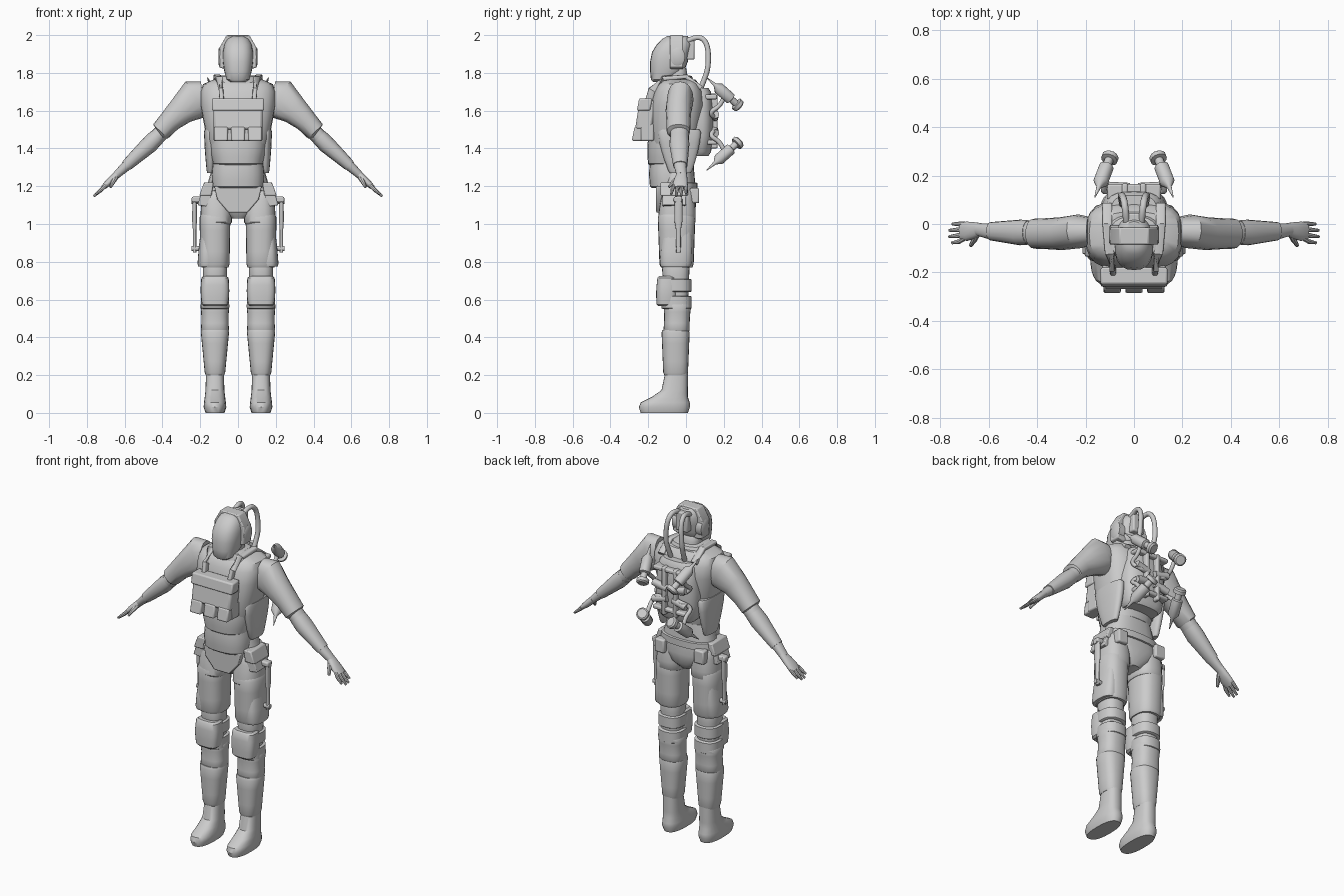
import bpy, bmesh, math
from mathutils import Vector

if "Cube" in bpy.data.objects:
    bpy.data.objects.remove(bpy.data.objects["Cube"])

GREY = (.6, .6, .6, 1)
LEG = .122          # leg centre line
ARM_DEPTH = -.035   # arm centre line
PACK_MIDDLE = 1.53  # height about which the injectors mirror

suit = bpy.data.materials.new("suit_grey")
suit.use_nodes = True
suit.diffuse_color = GREY
suit.node_tree.nodes["Principled BSDF"].inputs["Base Color"].default_value = GREY


def finish(ob, mirror, bevel=0):
    bpy.context.collection.objects.link(ob)
    ob.data.materials.append(suit)
    if bevel:
        soft = ob.modifiers.new("soft_edges", "BEVEL")
        soft.width, soft.segments = bevel, 2
    if mirror:
        ob.modifiers.new("both_sides", "MIRROR")
    if ob.type == "MESH":
        bpy.ops.object.select_all(action="DESELECT")
        ob.select_set(True)
        bpy.context.view_layer.objects.active = ob
        bpy.ops.object.shade_smooth_by_angle(angle=math.radians(38))


def from_bmesh(name, bm, mirror, bevel=0):
    bmesh.ops.recalc_face_normals(bm, faces=bm.faces)
    mesh = bpy.data.meshes.new(name)
    bm.to_mesh(mesh)
    bm.free()
    finish(bpy.data.objects.new(name, mesh), mirror, bevel)


def skin(name, rings, mirror):
    """Joins rings of points into one closed surface."""
    bm = bmesh.new()
    loops = [[bm.verts.new(point) for point in ring] for ring in rings]
    count = len(loops[0])
    for lower, upper in zip(loops, loops[1:]):
        for i in range(count):
            j = (i + 1) % count
            bm.faces.new((lower[i], lower[j], upper[j], upper[i]))
    bm.faces.new(loops[0])
    bm.faces.new(loops[-1])
    from_bmesh(name, bm, mirror)


def oval(power, count):
    for i in range(count):
        c, s = math.cos(math.tau * i / count), math.sin(math.tau * i / count)
        yield math.copysign(abs(c) ** power, c), math.copysign(abs(s) ** power, s)


def loft(name, rows, x=0, power=.8):
    """Rows of (height, half width, front, back) around a centre line x."""
    skin(name, [[(x + half * c, (front + back + (back - front) * s) / 2, z)
                 for c, s in oval(power, 24)] for z, half, front, back in rows], x > 0)


def shell(name, bottom, top, low, high, x=0, bulge=0, lip=.92, power=.8):
    """Straight armour section with rounded lips; low and high are (half width, front, back)."""
    rows = []
    for t in (0, .06, .3, .5, .7, .94, 1):
        half, front, back = Vector(low).lerp(Vector(high), t)
        scale = (lip if t in (0, 1) else 1) + bulge * math.sin(math.pi * t)
        middle, depth = (front + back) / 2, (back - front) / 2 * scale
        rows.append((bottom + (top - bottom) * t, half * scale, middle - depth, middle + depth))
    loft(name, rows, x, power)


def sweep(name, points, across, thick=None, power=.9, count=16):
    """Tube through points with a radius along y (across) and a radius at right angles to it."""
    pts = [Vector(p) for p in points]
    rings = []
    for i, (p, wide, thin) in enumerate(zip(pts, across, thick or across)):
        along = (pts[min(i + 1, len(pts) - 1)] - pts[max(i - 1, 0)]).normalized()
        ref = Vector((0, 1, 0)) if abs(along.y) < .8 else Vector((1, 0, 0))
        u = (ref - along * ref.dot(along)).normalized()
        v = along.cross(u)
        rings.append([p + u * c * wide + v * s * thin for c, s in oval(power, count)])
    skin(name, rings, True)


def box(name, x, y, z, mirror=False, bevel=.008, lean=0):
    bm = bmesh.new()
    bmesh.ops.create_cube(bm, size=1)
    for v in bm.verts:
        shift = lean if v.co.z > 0 else 0
        v.co = [(lo + hi) / 2 + (hi - lo) * c for c, (lo, hi) in zip(v.co, (x, y, z))]
        v.co.y += shift
    from_bmesh(name, bm, mirror, bevel)


def plate(name, outline, front, back, mirror=False):
    """Outline in x and z, extruded along y."""
    bm = bmesh.new()
    face = bm.faces.new([bm.verts.new((x, front, z)) for x, z in outline])
    for part in bmesh.ops.extrude_face_region(bm, geom=[face])["geom"]:
        if isinstance(part, bmesh.types.BMVert):
            part.co.y = back
    from_bmesh(name, bm, mirror, bevel=.006)


def symmetric(half):
    return half + [(-x, z) for x, z in reversed(half)]


def hose(name, points, radius):
    curve = bpy.data.curves.new(name, "CURVE")
    curve.dimensions, curve.bevel_depth, curve.bevel_resolution = "3D", radius, 3
    curve.use_fill_caps = True
    spline = curve.splines.new("NURBS")
    spline.points.add(len(points) - 1)
    for point, co in zip(spline.points, points):
        point.co = (*co, 1)
    spline.use_endpoint_u, spline.order_u, spline.resolution_u = True, 3, 6
    finish(bpy.data.objects.new(name, curve), True)


# Boots and legs
loft("boot", x=LEG, rows=[(0, .05, -.24, .01), (.03, .06, -.25, .02), (.055, .058, -.24, .02),
                          (.085, .054, -.18, .01), (.12, .05, -.13, .01), (.26, .046, -.1, .01)])
shell("shin_guard", bottom=.2, top=.44, low=(.053, -.12, .01), high=(.076, -.13, .02), x=LEG)
shell("calf", bottom=.43, top=.58, low=(.075, -.12, .02), high=(.078, -.12, .03), x=LEG, bulge=-.06)
shell("knee", bottom=.56, top=.8, low=(.06, -.11, .01), high=(.065, -.13, .02), x=LEG)
for name, height in (("lower_knee_strap", .55), ("upper_knee_strap", .64)):
    shell(name, bottom=height, top=height + .07, low=(.075, -.13, .03), high=(.075, -.13, .03), x=LEG)
shell("knee_cap", bottom=.565, top=.725, low=(.068, -.155, -.05), high=(.07, -.15, -.05),
      x=LEG, bulge=.1, lip=.85, power=.6)
shell("thigh", bottom=.77, top=1.05, low=(.077, -.14, .04), high=(.082, -.15, .05), x=LEG)
shell("upper_thigh", bottom=1, top=1.18, low=(.083, -.15, .05), high=(.07, -.12, .04), x=.115, bulge=.06)
shell("thigh_guard", bottom=.775, top=1.05, low=(.05, -.14, .03), high=(.02, -.1, .02), x=.165, bulge=.1)

# Hips and belt
loft("hips", [(1.03, .04, -.1, .02), (1.07, .11, -.13, .05), (1.13, .175, -.14, .055),
              (1.2, .165, -.13, .05), (1.32, .13, -.13, .04)])
plate("groin_guard", symmetric([(.05, 1.06), (.11, 1.13), (.125, 1.2)]), front=-.158, back=-.09)
shell("belt", bottom=1.175, top=1.22, low=(.178, -.145, .06), high=(.17, -.14, .06))
plate("hip_pouch", [(.13, 1.21), (.18, 1.21), (.215, 1.1), (.15, 1.09)], front=-.125, back=0, mirror=True)
plate("hip_flap", [(.13, 1.22), (.18, 1.22), (.205, 1.15), (.14, 1.15)], front=-.135, back=.01, mirror=True)
box("rear_pouch", x=(.1, .165), y=(.02, .07), z=(1.11, 1.19), mirror=True)

# Thigh rods
sweep("side_rod", [(.23, -.04, height) for height in (1.14, 1.02, .97, .85)],
      across=(.02, .022, .013, .012), thick=(.011, .013, .009, .009))
for name, height in (("lower_pivot", .87), ("upper_pivot", 1.12)):
    sweep(name, [(side, -.04, height) for side in (.19, .245)], across=(.013, .013))
box("rod_head", x=(.185, .245), y=(-.065, -.02), z=(1.115, 1.145), mirror=True)

# Torso armour
shell("lower_belly_plate", bottom=1.19, top=1.34, low=(.135, -.19, .02), high=(.13, -.19, .03), bulge=.05)
shell("upper_belly_plate", bottom=1.31, top=1.46, low=(.13, -.2, .04), high=(.155, -.2, .06), bulge=.04)
loft("chest_vest", power=.65, rows=[(1.36, .145, -.16, .04), (1.45, .165, -.19, .07), (1.63, .2, -.19, .1),
                                    (1.7, .2, -.17, .09), (1.74, .185, -.15, .07), (1.765, .13, -.12, .05)])
shell("side_plate", bottom=1.27, top=1.5, low=(.02, -.09, .03), high=(.035, -.15, .08), x=.145, bulge=.1)
shell("collar", bottom=1.735, top=1.785, low=(.13, -.15, .05), high=(.1, -.14, .03))
sweep("shoulder_strap", [(.085, -.2, 1.64), (.09, -.18, 1.71), (.1, -.12, 1.77), (.11, 0, 1.78), (.11, .08, 1.72)],
      across=[.02] * 5, thick=[.012] * 5, power=.5)

# Chest pouches
box("chest_pouch", x=(-.13, .13), y=(-.27, -.18), z=(1.5, 1.655), bevel=.014, lean=.025)
box("pouch_flap", x=(-.138, .138), y=(-.26, -.19), z=(1.6, 1.665), lean=.012)
box("pouch_base", x=(-.13, .13), y=(-.24, -.17), z=(1.44, 1.53))
for name, middle in (("right_pouch", -.09), ("middle_pouch", 0), ("left_pouch", .09)):
    box(name, x=(middle - .036, middle + .036), y=(-.287, -.2), z=(1.44, 1.515), lean=.015)

# Head
shell("neck", bottom=1.72, top=1.83, low=(.07, -.11, .02), high=(.06, -.1, 0))
loft("helmet", [(1.752, .04, -.175, -.11), (1.765, .06, -.186, -.07), (1.81, .073, -.19, -.01),
                (1.86, .08, -.19, .01), (1.91, .08, -.18, .02), (1.95, .073, -.155, .03),
                (1.98, .058, -.125, .02), (1.994, .035, -.1, .01)])
plate("helmet_band", symmetric([(.07, 1.82), (.1, 1.83), (.1, 1.93), (.06, 2)]), front=-.085, back=-.015)
sweep("ear_cup", [(side, -.045, 1.885) for side in (.06, .098, .104)],
      across=(.04, .04, .03), thick=(.05, .05, .04))
box("rear_vent", x=(-.04, .04), y=(0, .045), z=(1.87, 1.985))
hose("air_hose", [(.03, 0, 1.965), (.035, .06, 2), (.045, .115, 1.96), (.055, .12, 1.84),
                  (.05, .1, 1.77), (.045, .07, 1.7)], radius=.014)

# Back pack
shell("pack_shell", bottom=1.36, top=1.72, low=(.12, -.02, .13), high=(.11, -.02, .13),
      bulge=.2, lip=.85, power=.7)
box("pack_ridge", x=(.025, .05), y=(.1, .168), z=(1.4, 1.69), mirror=True)
for name, height in (("lower_rib", 1.42), ("upper_rib", 1.66)):
    box(name, x=(-.11, .11), y=(.1, .165), z=(height, height + .025))

# Injectors: needle, barrel, neck and cap, with holding arms
for label, way in (("upper", 1), ("lower", -1)):
    def spot(x, y, rise):
        return Vector((x, y, PACK_MIDDLE + way * rise))
    tip, cap = spot(.162, .11, .245), spot(.095, .285, .09)
    sweep(label + "_injector", [tip.lerp(cap, t) for t in (0, .25, .36, .72, .74, .88, .89, .97, 1)],
          across=(.002, .01, .03, .03, .018, .018, .034, .034, .026))
    hose(label + "_injector_arm", [spot(.03, .14, .03), spot(.08, .17, .02), spot(.13, .12, .06),
                                   spot(.12, .19, .1), tip.lerp(cap, .55)], radius=.012)
    sweep(label + "_arm_socket", [spot(.02, .15, .03), spot(.11, .155, .05)], across=(.02, .02))

# Arms
sweep("sleeve", [(.185, -.03, 1.665), (.225, -.03, 1.66), (.3, -.04, 1.6), (.36, -.04, 1.545),
                 (.41, -.04, 1.49), (.418, -.04, 1.484)],
      across=(.06, .07, .068, .064, .062, .05), thick=(.09, .108, .076, .06, .054, .044))
sweep("forearm", [(.37, ARM_DEPTH, 1.52), (.45, ARM_DEPTH, 1.44), (.53, ARM_DEPTH, 1.363),
                  (.6, -.03, 1.3), (.645, -.023, 1.258)],
      across=(.05, .05, .042, .032, .026), thick=(.042, .042, .036, .026, .02))
sweep("forearm_guard", [(.43, ARM_DEPTH, 1.46), (.47, ARM_DEPTH, 1.42), (.59, -.03, 1.31)],
      across=(.05, .053, .038), thick=(.044, .046, .031))

# Hands
sweep("palm", [(.63, -.02, 1.272), (.66, -.026, 1.243), (.69, -.03, 1.215), (.715, -.03, 1.192)],
      across=(.024, .034, .04, .036), thick=(.019, .02, .018, .012))
for i, name in enumerate(("little", "ring", "middle", "index")):
    side, reach = -.02 * i, .04 + .015 * math.sin(i)
    sweep(name + "_finger", [(.7, side, 1.205), (.7 + reach / 2, side * 1.2, 1.205 - reach / 2),
                             (.71 + reach, side * 1.3, 1.2 - reach)], across=(.01, .01, .006), count=8)
sweep("thumb", [(.645, -.035, 1.25), (.66, -.065, 1.225), (.675, -.09, 1.195)],
      across=(.014, .012, .007), count=8)
